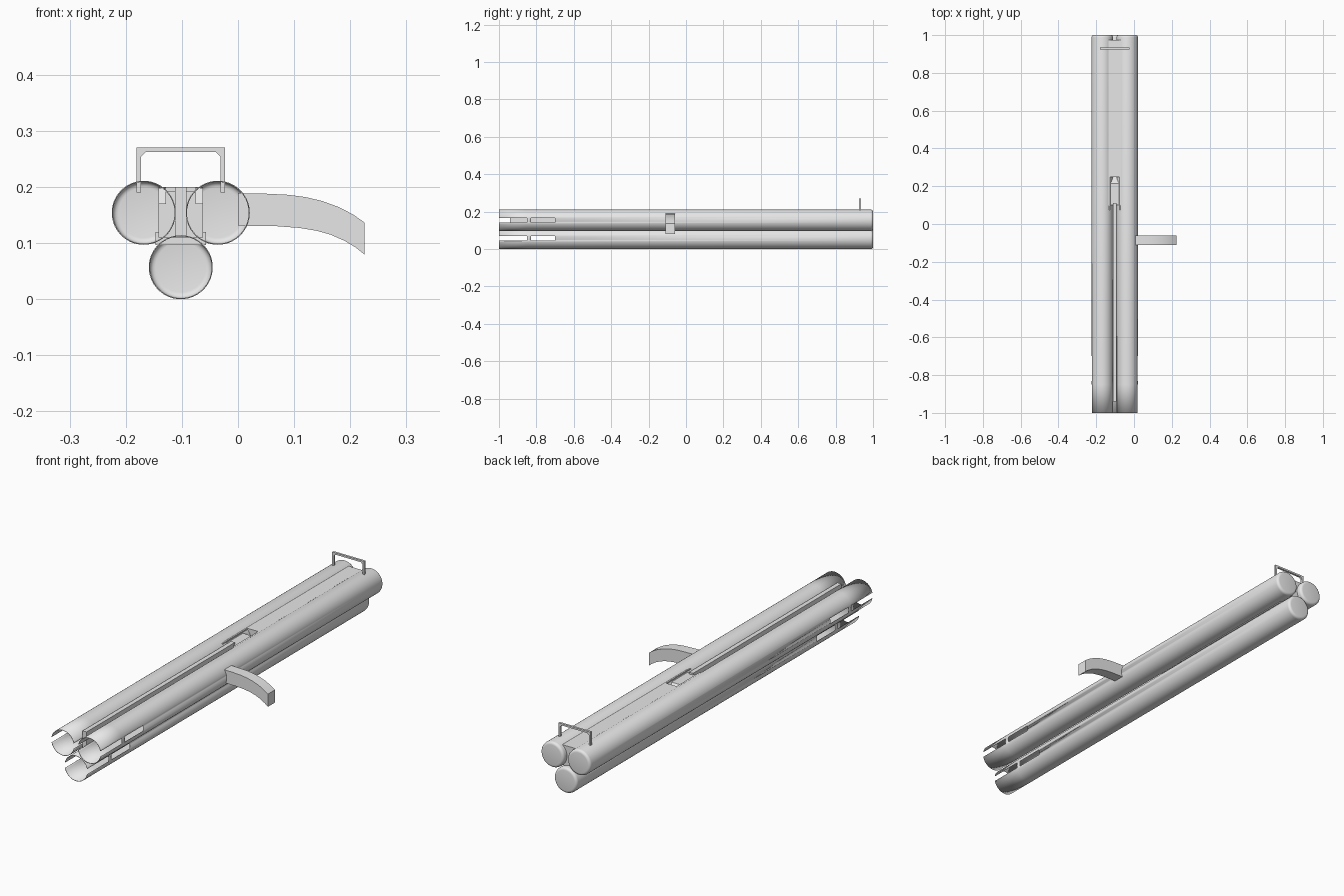
import bpy, bmesh, math

if "Cube" in bpy.data.objects:
    bpy.data.objects.remove(bpy.data.objects["Cube"])

grey = bpy.data.materials.new("light_grey")
grey.diffuse_color = (0.8, 0.8, 0.8, 1)
grey.use_nodes = True
grey.node_tree.nodes["Principled BSDF"].inputs["Base Color"].default_value = grey.diffuse_color
CX, R, SEG = -0.102, 0.057, 56


def finish(name, bm, smooth=False):
    bmesh.ops.recalc_face_normals(bm, faces=bm.faces)
    me = bpy.data.meshes.new(name)
    bm.to_mesh(me)
    bm.free()
    ob = bpy.data.objects.new(name, me)
    bpy.context.collection.objects.link(ob)
    me.materials.append(grey)
    if smooth:
        bpy.ops.object.select_all(action='DESELECT')
        bpy.context.view_layer.objects.active = ob
        ob.select_set(True)
        bpy.ops.object.shade_smooth_by_angle(angle=math.radians(35))
    return ob


def prism(name, pts, axis, lo, hi, smooth=False):
    """Extrude a 2D outline: axis 'y' takes (x, z) points, axis 'x' takes (y, z)."""
    bm = bmesh.new()
    put = (lambda p, t: (p[0], t, p[1])) if axis == 'y' else (lambda p, t: (t, p[0], p[1]))
    a = [bm.verts.new(put(p, lo)) for p in pts]
    b = [bm.verts.new(put(p, hi)) for p in pts]
    bm.faces.new(a)
    bm.faces.new(b[::-1])
    for i in range(len(pts)):
        j = (i + 1) % len(pts)
        bm.faces.new((a[i], a[j], b[j], b[i]))
    return finish(name, bm, smooth)


def tube(name, cx, cz):
    """Thin tube, open in front with side slots, closed by a rounded rear cap."""
    rings = [(-1, R), (-0.85, R), (-0.83, R), (-0.70, R), (0.988, R)]
    rings += [(0.988 + 0.012 * math.sin(t), R - 0.012 + 0.012 * math.cos(t))
              for t in (math.pi / 8 * k for k in range(1, 5))]
    bm = bmesh.new()
    loops = [[bm.verts.new((cx + r * math.cos(2 * math.pi * i / SEG), y,
                            cz + r * math.sin(2 * math.pi * i / SEG)))
              for i in range(SEG)] for y, r in rings]
    for k in range(len(loops) - 1):
        for i in range(SEG):
            side = abs(math.sin(2 * math.pi * (i + 0.5) / SEG)) < 0.2
            if k in (0, 2) and side:
                continue  # slot
            j = (i + 1) % SEG
            bm.faces.new((loops[k][i], loops[k][j], loops[k + 1][j], loops[k + 1][i]))
    bm.faces.new(loops[-1])
    ob = finish(name, bm, True)
    m = ob.modifiers.new("wall", 'SOLIDIFY')
    m.thickness, m.offset = 0.002, -1


# three launch tubes
tube("left_tube", CX - 0.066, 0.154)
tube("right_tube", CX + 0.066, 0.154)
tube("lower_tube", CX, 0.057)

# filler block between the upper tubes, with a sloped recess on top
prism("rear_spine", [(0.10, 0.11), (0.10, 0.192), (0.215, 0.192), (0.25, 0.165),
                     (0.25, 0.2), (0.975, 0.2), (0.975, 0.11)], 'x', CX - 0.04, CX + 0.04)
prism("under_plate", [(CX - 0.045, 0.097), (CX + 0.045, 0.097),
                      (CX + 0.045, 0.12), (CX - 0.045, 0.12)], 'y', 0.25, 0.92)

# narrow rib between the front halves, and recess side prongs
prism("front_rib", [(CX - 0.01, 0.112), (CX + 0.01, 0.112),
                    (CX + 0.01, 0.2), (CX - 0.01, 0.2)], 'y', -0.94, 0.11)
for side, s in (("left", -1), ("right", 1)):
    x = CX + s * 0.033
    prism(side + "_prong", [(0.065, 0.17), (0.075, 0.198), (0.105, 0.2), (0.25, 0.2),
                            (0.25, 0.17)], 'x', x - 0.007, x + 0.007)

# sight frame: square arch with a chamfered inner corner
w, t = 0.079, 0.008
arch = [(-w, 0.19), (-w, 0.27), (w, 0.27), (w, 0.19), (w - t, 0.19), (w - t, 0.254),
        (w - t - 0.008, 0.262), (-w + t + 0.008, 0.262), (-w + t, 0.254), (-w + t, 0.19)]
prism("sight_frame", [(CX + x, z) for x, z in arch], 'y', 0.925, 0.935)

# curved side grip
top = [(0.0, 0.189), (0.05, 0.188), (0.09, 0.186), (0.12, 0.182), (0.15, 0.175),
       (0.18, 0.164), (0.205, 0.151), (0.225, 0.137)]
low = [(0.225, 0.08), (0.21, 0.092), (0.19, 0.104), (0.165, 0.115), (0.14, 0.122),
       (0.11, 0.127), (0.07, 0.13), (0.0, 0.131)]
prism("side_grip", top + low, 'y', -0.11, -0.06, True)
